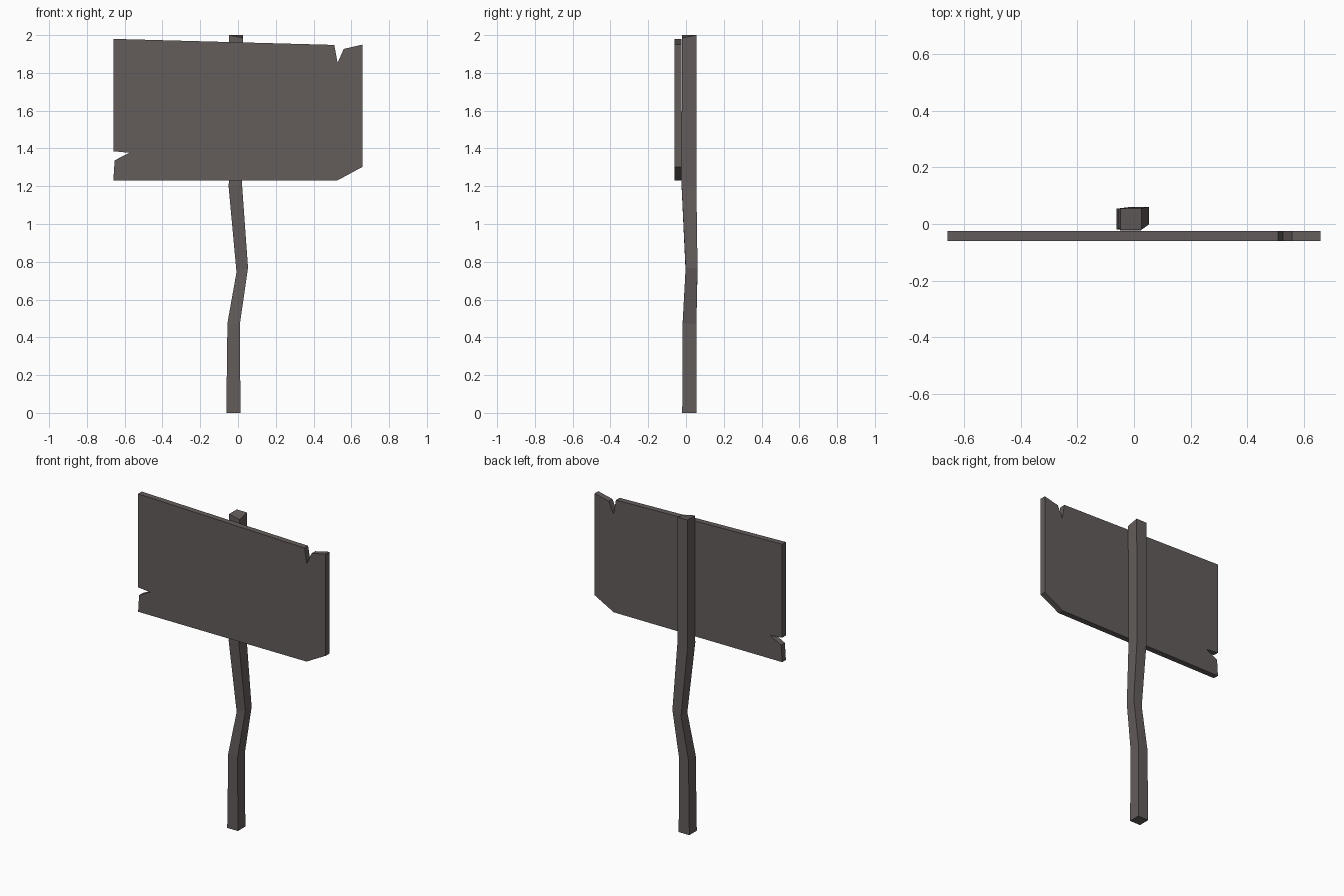
import bpy, bmesh
from mathutils import Vector

if "Cube" in bpy.data.objects:
    bpy.data.objects.remove(bpy.data.objects["Cube"])

wood = bpy.data.materials.new("weathered grey wood")
wood.diffuse_color = (0.125, 0.108, 0.105, 1)
wood.use_nodes = True
wood.node_tree.nodes["Principled BSDF"].inputs["Base Color"].default_value = wood.diffuse_color


def loft(name, rings):
    """Skin a list of equal-sized point loops and cap both ends."""
    bm = bmesh.new()
    loops = [[bm.verts.new(p) for p in ring] for ring in rings]
    for a, b in zip(loops, loops[1:]):
        n = len(a)
        for i in range(n):
            j = (i + 1) % n
            bm.faces.new((a[i], a[j], b[j], b[i]))
    bm.faces.new(loops[0][::-1])
    bm.faces.new(loops[-1])
    bmesh.ops.recalc_face_normals(bm, faces=bm.faces)
    mesh = bpy.data.meshes.new(name)
    bm.to_mesh(mesh)
    bm.free()
    mesh.materials.append(wood)
    obj = bpy.data.objects.new(name, mesh)
    bpy.context.collection.objects.link(obj)
    return obj


# Sign board: chipped outline (x, z) extruded in depth
outline = [(-0.66, 1.98), (0.51, 1.948), (0.527, 1.853), (0.56, 1.927),
           (0.66, 1.95), (0.66, 1.303), (0.525, 1.23), (-0.66, 1.23),
           (-0.653, 1.337), (-0.575, 1.377), (-0.66, 1.385)]
loft("sign_board", [[(x, y, z) for x, z in outline] for y in (-0.061, -0.024)])

# Crooked post: square sections (x min, x max, y min, y max, z left, z right)
sections = [(-0.062, 0.013, -0.02, 0.055, 0, 0),
            (-0.056, 0.010, -0.018, 0.055, 0.475, 0.47),
            (-0.008, 0.053, -0.002, 0.061, 0.745, 0.768),
            (-0.049, 0.022, -0.023, 0.055, 1.19, 1.20),
            (-0.048, 0.026, -0.022, 0.055, 2.0, 2.0)]
rings = [[(x0, y0, zl), (x1, y0, zr), (x1, y1, zr), (x0, y1, zl)]
         for x0, x1, y0, y1, zl, zr in sections]
rings[-1][1] = (0.026, -0.022, 1.985)  # worn front corner of the top
loft("post", rings)
